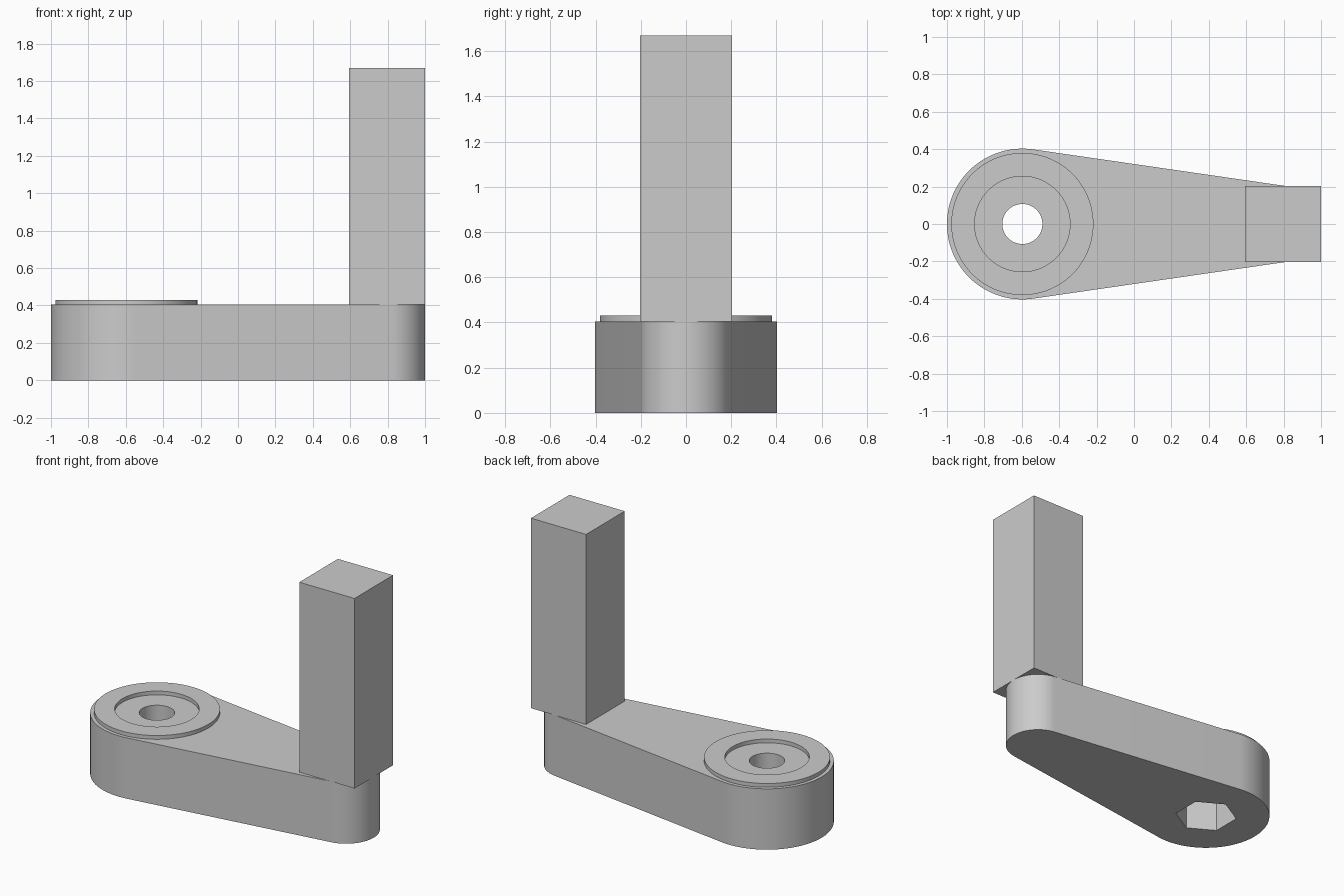
import bpy, bmesh
from math import pi, asin, cos, sin, radians

cube = bpy.data.objects.get("Cube")
if cube:
    bpy.data.objects.remove(cube, do_unlink=True)

grey = bpy.data.materials.new("plain grey")
grey.use_nodes = True
grey.diffuse_color = (0.6, 0.6, 0.6, 1)
grey.node_tree.nodes["Principled BSDF"].inputs["Base Color"].default_value = grey.diffuse_color

PIVOT_X, TIP_X = -0.597, 0.797
BIG_R, TIP_R = 0.403, 0.203
ARM_TOP, RING_TOP, HANDLE_TOP = 0.405, 0.43, 1.67


def arc(cx, r, start, end, n):
    """Points along an arc centred on the x axis, both ends included."""
    return [(cx + r * cos(start + (end - start) * i / n),
             r * sin(start + (end - start) * i / n)) for i in range(n + 1)]


def circle(cx, r, n, start=0.0):
    return arc(cx, r, start, start + 2 * pi, n)[:-1]


def prism(name, outline, z0, z1):
    """Extrude a flat outline upwards."""
    bm = bmesh.new()
    base = bm.faces.new([bm.verts.new((x, y, z0)) for x, y in outline])
    top = bmesh.ops.extrude_face_region(bm, geom=[base])["geom"]
    bmesh.ops.translate(bm, vec=(0, 0, z1 - z0),
                        verts=[v for v in top if isinstance(v, bmesh.types.BMVert)])
    bmesh.ops.recalc_face_normals(bm, faces=bm.faces)
    mesh = bpy.data.meshes.new(name)
    bm.to_mesh(mesh)
    bm.free()
    mesh.materials.append(grey)
    obj = bpy.data.objects.new(name, mesh)
    bpy.context.collection.objects.link(obj)
    return obj


def activate(obj):
    bpy.ops.object.select_all(action="DESELECT")
    obj.select_set(True)
    bpy.context.view_layer.objects.active = obj


def cut(obj, cutter):
    """Subtract a cutter and discard it."""
    mod = obj.modifiers.new("cut", "BOOLEAN")
    mod.operation, mod.solver, mod.object = "DIFFERENCE", "EXACT", cutter
    activate(obj)
    bpy.ops.object.modifier_apply(modifier=mod.name)
    bpy.data.objects.remove(cutter, do_unlink=True)


def smooth(obj):
    activate(obj)
    bpy.ops.object.shade_smooth_by_angle(angle=radians(30))


# Tapered arm: two round ends joined by tangent sides
tangent = pi / 2 - asin((BIG_R - TIP_R) / (TIP_X - PIVOT_X))
outline = (arc(PIVOT_X, BIG_R, tangent, 2 * pi - tangent, 64)
           + arc(TIP_X, TIP_R, -tangent, tangent, 48))
arm = prism("crank_arm", outline, 0, ARM_TOP)

# Hexagonal nut pocket below, round bolt hole above
cut(arm, prism("nut_cutter", circle(PIVOT_X, 0.194, 6, pi / 6), -0.1, 0.25))
cut(arm, prism("bolt_cutter", circle(PIVOT_X, 0.107, 64), 0.1, 0.6))
smooth(arm)

# Raised washer ring around the bolt hole
ring = prism("pivot_ring", circle(PIVOT_X, 0.38, 96), ARM_TOP, RING_TOP)
cut(ring, prism("ring_cutter", circle(PIVOT_X, 0.255, 96), 0.3, 0.6))
smooth(ring)

# Square upright handle over the tip
prism("handle", circle(TIP_X, TIP_R * 2 ** 0.5, 4, pi / 4), ARM_TOP, HANDLE_TOP)
